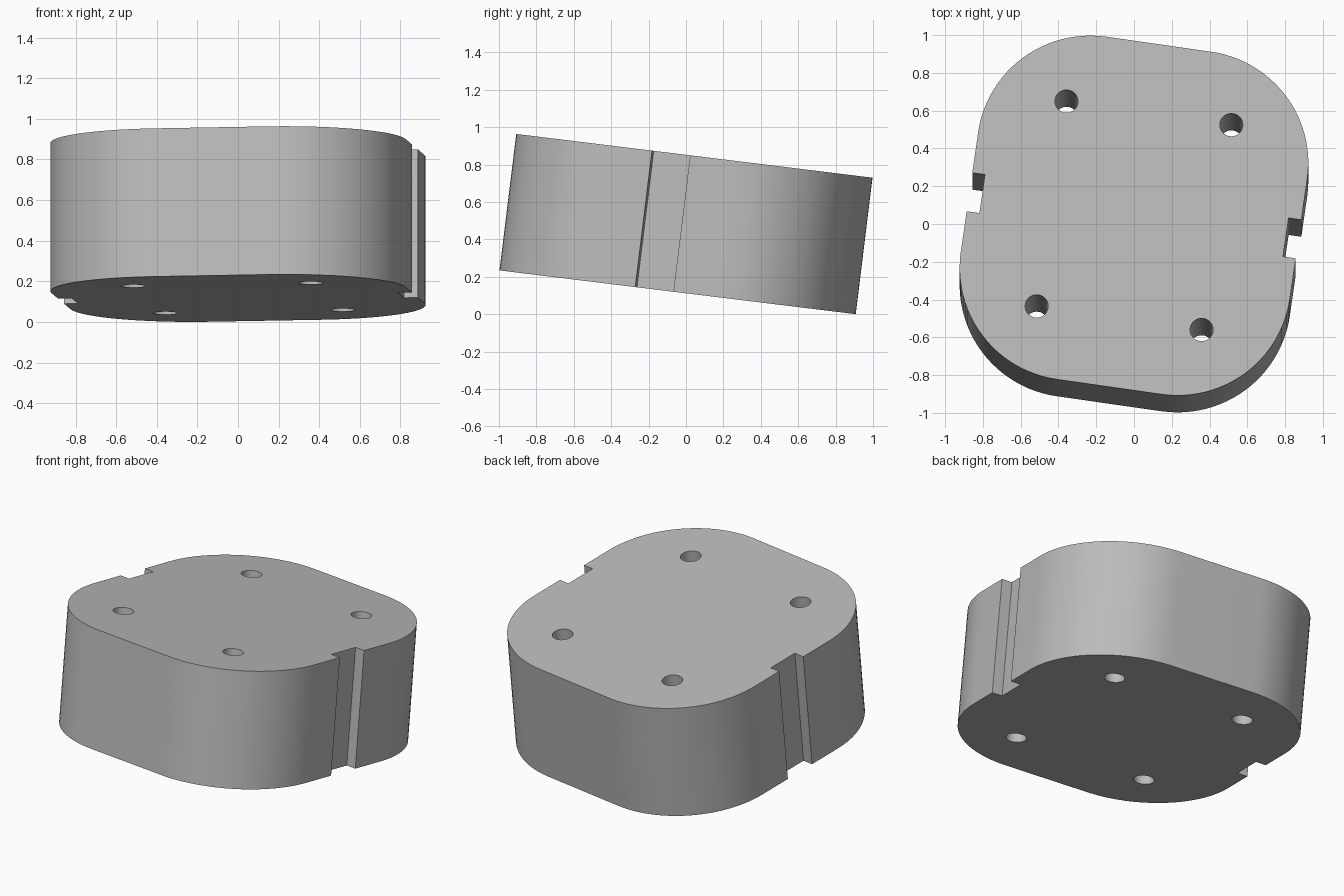
import bpy
import bmesh
from math import radians, sin, cos, pi
from mathutils import Matrix

cube = bpy.data.objects.get("Cube")
if cube:
    bpy.data.objects.remove(cube, do_unlink=True)

HALF_W, HALF_L, CORNER = 0.88, 0.923, 0.60
THICK = 0.735
NOTCH_X, NOTCH_Y = 0.812, 0.104
HOLE_X, HOLE_Y, HOLE_R = 0.441, 0.552, 0.061


def arc(cx, cy, r, start, sweep, steps):
    return [(cx + r * cos(start + sweep * i / steps),
             cy + r * sin(start + sweep * i / steps)) for i in range(steps + 1)]


# Right half of the outline: notch, then the other half by a half turn
cx, cy = HALF_W - CORNER, HALF_L - CORNER
half = arc(cx, -cy, CORNER, -pi / 2, pi / 2, 24)
half += [(HALF_W, -NOTCH_Y), (NOTCH_X, -NOTCH_Y),
         (NOTCH_X, NOTCH_Y), (HALF_W, NOTCH_Y)]
half += arc(cx, cy, CORNER, 0, pi / 2, 24)
loops = [half + [(-x, -y) for x, y in half]]

# Four through holes
for sx in (-1, 1):
    for sy in (-1, 1):
        loops.append(arc(sx * HOLE_X, sy * HOLE_Y, HOLE_R, 0, 2 * pi, 32)[:-1])

# Filled flat curve, extruded to a solid plate
curve = bpy.data.curves.new("block_profile", "CURVE")
curve.dimensions = "2D"
curve.fill_mode = "BOTH"
curve.extrude = THICK / 2
for loop in loops:
    spline = curve.splines.new("POLY")
    spline.points.add(len(loop) - 1)
    for point, (x, y) in zip(spline.points, loop):
        point.co = (x, y, 0, 1)
    spline.use_cyclic_u = True
block = bpy.data.objects.new("notched_block", curve)
bpy.context.collection.objects.link(block)
bpy.ops.object.select_all(action="DESELECT")
block.select_set(True)
bpy.context.view_layer.objects.active = block
bpy.ops.object.convert(target="MESH")
block = bpy.context.object

# Weld, tilt and rest on the floor
bm = bmesh.new()
bm.from_mesh(block.data)
bmesh.ops.remove_doubles(bm, verts=bm.verts, dist=0.0001)
bmesh.ops.recalc_face_normals(bm, faces=bm.faces)
tilt = Matrix.Rotation(radians(-7), 4, "X") @ Matrix.Rotation(radians(-8.2), 4, "Z")
bm.transform(tilt)
low = min(v.co.z for v in bm.verts)
bm.transform(Matrix.Translation((0, 0, -low)))
bm.to_mesh(block.data)
bm.free()
bpy.ops.object.shade_smooth_by_angle(angle=radians(30))

# Plain grey
grey = bpy.data.materials.new("plain_grey")
grey.use_nodes = True
colour = (0.5, 0.5, 0.5, 1)
grey.diffuse_color = colour
grey.node_tree.nodes["Principled BSDF"].inputs["Base Color"].default_value = colour
block.data.materials.clear()
block.data.materials.append(grey)
